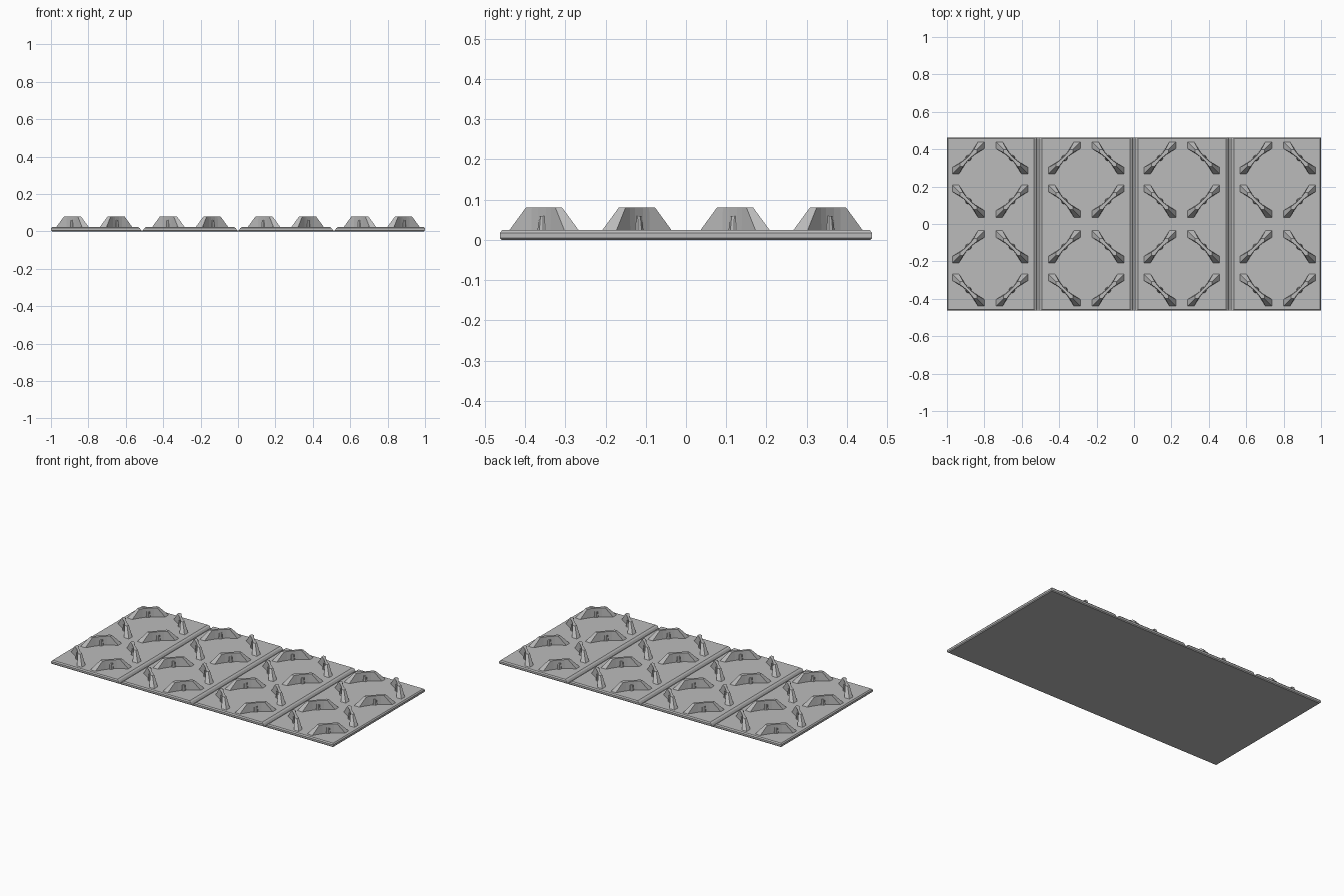
import bpy
import bmesh
import math
from mathutils import Matrix

if "Cube" in bpy.data.objects:
    bpy.data.objects.remove(bpy.data.objects["Cube"])

grey = bpy.data.materials.new("steel_grey")
grey.use_nodes = True
colour = (0.5, 0.5, 0.5, 1)
grey.diffuse_color = colour
grey.node_tree.nodes["Principled BSDF"].inputs["Base Color"].default_value = colour

HALF_Y = 0.463
TOP = 0.024
SEAM = 0.513


def loft(bm, rings):
    """Skin a stack of equal-length outlines and cap both ends."""
    loops = [[bm.verts.new(p) for p in ring] for ring in rings]
    bm.faces.new(loops[0][::-1])
    bm.faces.new(loops[-1])
    for low, high in zip(loops, loops[1:]):
        for i in range(len(low)):
            j = (i + 1) % len(low)
            bm.faces.new((low[i], low[j], high[j], high[i]))


def finish(name, bm, matrix=None):
    bmesh.ops.recalc_face_normals(bm, faces=bm.faces)
    mesh = bpy.data.meshes.new(name)
    bm.to_mesh(mesh)
    bm.free()
    mesh.materials.append(grey)
    obj = bpy.data.objects.new(name, mesh)
    bpy.context.collection.objects.link(obj)
    if matrix:
        obj.matrix_world = matrix
    return obj


def rectangle(x0, x1, y, z):
    return [(x0, -y, z), (x1, -y, z), (x1, y, z), (x0, y, z)]


# Backing slab with a chamfered lower edge
bm = bmesh.new()
loft(bm, [rectangle(-1 + d, 1 - d, HALF_Y - d, z) for d, z in ((0.005, 0), (0, 0.005))])
finish("base_slab", bm)

# Four panels, separated by grooves that widen upwards
edges = [-1, -SEAM, 0, SEAM, 1]
levels = [(0.005, 0, 0.005), (0.017, 0, 0.012), (TOP, 0.006, 0.022)]
for n, (x0, x1) in enumerate(zip(edges, edges[1:])):
    bm = bmesh.new()
    rings = []
    for z, outer, groove in levels:
        left = x0 + (outer if n == 0 else groove)
        right = x1 - (outer if n == 3 else groove)
        rings.append(rectangle(left, right, HALF_Y - outer, z))
    loft(bm, rings)
    finish(f"panel_{n + 1}", bm)


def bowtie(quarter, z):
    """Mirror a tip-to-waist outline into a full closed outline."""
    upper = quarter + [(-t, w) for t, w in quarter[::-1]]
    lower = [(t, -w) for t, w in upper[::-1][1:-1]]
    return [(t, w, z) for t, w in upper + lower]


# Waisted cleat with pointed sloping ends and a small round boss
def cleat(name, x, y, angle):
    bm = bmesh.new()
    loft(bm, [
        bowtie([(0.126, 0), (0.1, 0.026), (0.034, 0.011), (0.014, 0.009)], TOP - 0.004),
        bowtie([(0.064, 0), (0.052, 0.012), (0.034, 0.009), (0.014, 0.007)], 0.08),
    ])
    bmesh.ops.create_cone(bm, cap_ends=True, segments=10, radius1=0.017, radius2=0.012,
                          depth=0.04, matrix=Matrix.Translation((0, 0, 0.04)))
    finish(name, bm, Matrix.Translation((x, y, 0)) @ Matrix.Rotation(angle, 4, "Z"))


columns = [-0.885, -0.652, -0.372, -0.139, 0.139, 0.372, 0.652, 0.885]
rows = [0.353, 0.122, -0.122, -0.353]
for r, y in enumerate(rows):
    for c, x in enumerate(columns):
        turn = math.pi / 4 if (r + c) % 2 == 0 else -math.pi / 4
        cleat(f"cleat_{r + 1}_{c + 1}", x, y, turn)
